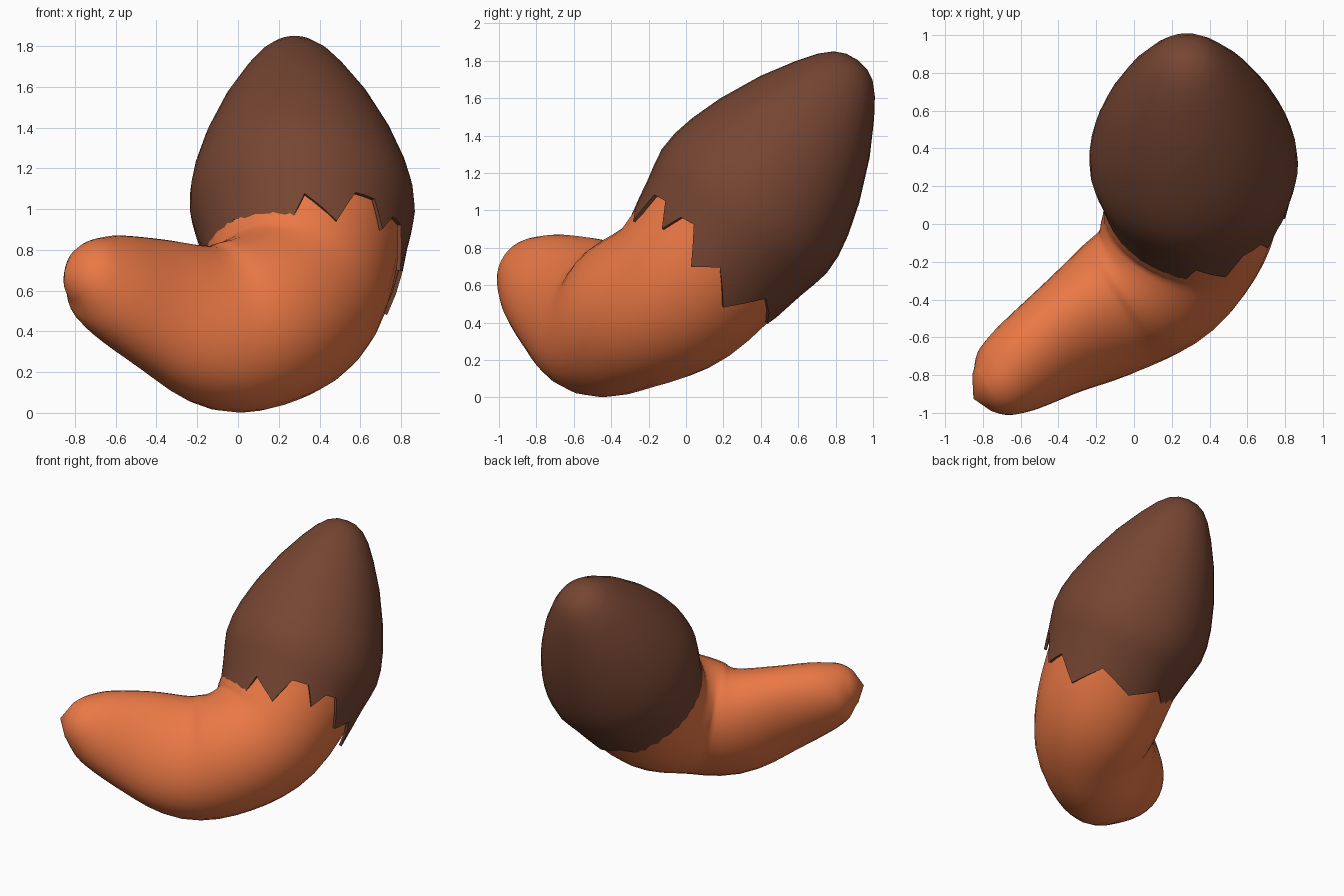
import bpy, bmesh, math
from mathutils import Vector

if "Cube" in bpy.data.objects:
    bpy.data.objects.remove(bpy.data.objects["Cube"])


def material(name, rgb):
    m = bpy.data.materials.new(name)
    m.diffuse_color = (*rgb, 1)
    m.use_nodes = True
    m.node_tree.nodes["Principled BSDF"].inputs["Base Color"].default_value = m.diffuse_color
    return m


def loft(name, rings, start, end, mat, thickness=0):
    """Skin closed rings of points; start / end are optional pole points."""
    bm = bmesh.new()
    rows = [[bm.verts.new(p) for p in ring] for ring in rings]
    n = len(rows[0])
    for a, b in zip(rows, rows[1:]):
        for i in range(n):
            j = (i + 1) % n
            bm.faces.new((a[i], a[j], b[j], b[i]))
    for pole, row in ((start, rows[0]), (end, rows[-1])):
        if pole is not None:
            v = bm.verts.new(pole)
            for i in range(n):
                bm.faces.new((v, row[i], row[(i + 1) % n]))
    bmesh.ops.recalc_face_normals(bm, faces=bm.faces)
    me = bpy.data.meshes.new(name)
    bm.to_mesh(me)
    bm.free()
    me.materials.append(mat)
    ob = bpy.data.objects.new(name, me)
    bpy.context.collection.objects.link(ob)
    bpy.ops.object.select_all(action='DESELECT')
    ob.select_set(True)
    bpy.context.view_layer.objects.active = ob
    if thickness:
        s = ob.modifiers.new("shell", 'SOLIDIFY')
        s.thickness = thickness
        s.offset = -1
        bpy.ops.object.modifier_apply(modifier=s.name)
    bpy.ops.object.shade_smooth_by_angle(angle=math.radians(45))
    return ob


def catmull(a, b, c, d, t):
    return 0.5 * (2 * b + (c - a) * t + (2 * a - 5 * b + 4 * c - d) * t * t
                  + (3 * b - a - 3 * c + d) * t ** 3)


orange = material("orange", (0.83, 0.19, 0.06))
brown = material("brown", (0.18, 0.06, 0.032))

# Bean body: stations of centre x, y, z, radius in the bend plane, radius across it
stations = [
    (-0.80, -0.89, 0.69, 0.12, 0.11),
    (-0.73, -0.85, 0.67, 0.20, 0.18),
    (-0.62, -0.77, 0.62, 0.28, 0.22),
    (-0.38, -0.61, 0.52, 0.37, 0.26),
    (-0.10, -0.44, 0.42, 0.43, 0.34),
    (0.13, -0.28, 0.46, 0.43, 0.40),
    (0.27, -0.04, 0.58, 0.45, 0.45),
    (0.315, 0.19, 0.83, 0.48, 0.48),
    (0.315, 0.33, 1.02, 0.50, 0.50),
    (0.30, 0.50, 1.25, 0.40, 0.40),
]
path = []
last = len(stations) - 1
for i in range(last):
    quad = [stations[min(max(k, 0), last)] for k in range(i - 1, i + 3)]
    path += [[catmull(*v, s / 4) for v in zip(*quad)] for s in range(4)]
path.append(list(stations[-1]))

bend_normal = Vector((0.64, -0.617, 0.466))
centres = [Vector(p[:3]) for p in path]
rings = []
for i, p in enumerate(path):
    tangent = (centres[min(i + 1, len(path) - 1)] - centres[max(i - 1, 0)]).normalized()
    n = bend_normal.cross(tangent).normalized()
    b = tangent.cross(n)
    rings.append([centres[i] + n * p[3] * math.cos(k * math.tau / 32)
                  + b * p[4] * math.sin(k * math.tau / 32) for k in range(32)])
loft("bean_body", rings, Vector((-0.85, -0.925, 0.70)), Vector((0.29, 0.6, 1.4)), orange)

# Egg-shaped cap around a tilted axis, with an irregular toothed rim
base = Vector((0.315, 0.33, 1.02))
axis = Vector((-0.04, 0.6, 0.8))
side, back = Vector((1, 0, 0)), Vector((0, 0.8, -0.6))
teeth = [(-120, -0.40), (-102, -0.50), (-90, -0.30), (-71, -0.43), (-60, -0.25),
         (-47, -0.24), (-38, -0.37), (-30, -0.26), (-20, -0.25), (-6, -0.44),
         (9, -0.35), (29, -0.51), (50, -0.335), (80, -0.44), (105, -0.33),
         (125, -0.45), (150, -0.34), (168, -0.45), (190, -0.33), (207, -0.44),
         (224, -0.34), (240, -0.40)]


def rim(angle):
    for (a0, t0), (a1, t1) in zip(teeth, teeth[1:]):
        if a0 <= angle <= a1:
            return t0 + (t1 - t0) * (angle - a0) / (a1 - a0)


def cap_point(t, r, angle):
    a = math.radians(angle)
    return base + axis * t + (side * math.cos(a) + back * math.sin(a)) * r


# Column angles: every tooth corner plus one midpoint between corners
angles = []
for (a0, _), (a1, _) in zip(teeth, teeth[1:]):
    angles += [a0, (a0 + a1) / 2]
profile = [(0.97, 0.07), (0.94, 0.13), (0.88, 0.19), (0.78, 0.26), (0.6, 0.365),
           (0.375, 0.465), (0.2, 0.522), (0.08, 0.547), (-0.03, 0.552), (-0.12, 0.535),
           (-0.21, 0.513)]
rings = [[cap_point(t, r, a) for a in angles] for t, r in profile]
rings.append([cap_point(rim(a), 0.555 + 0.2 * rim(a), a) for a in angles])
loft("toothed_cap", rings, cap_point(0.98, 0, 0), None, brown, thickness=0.02)
